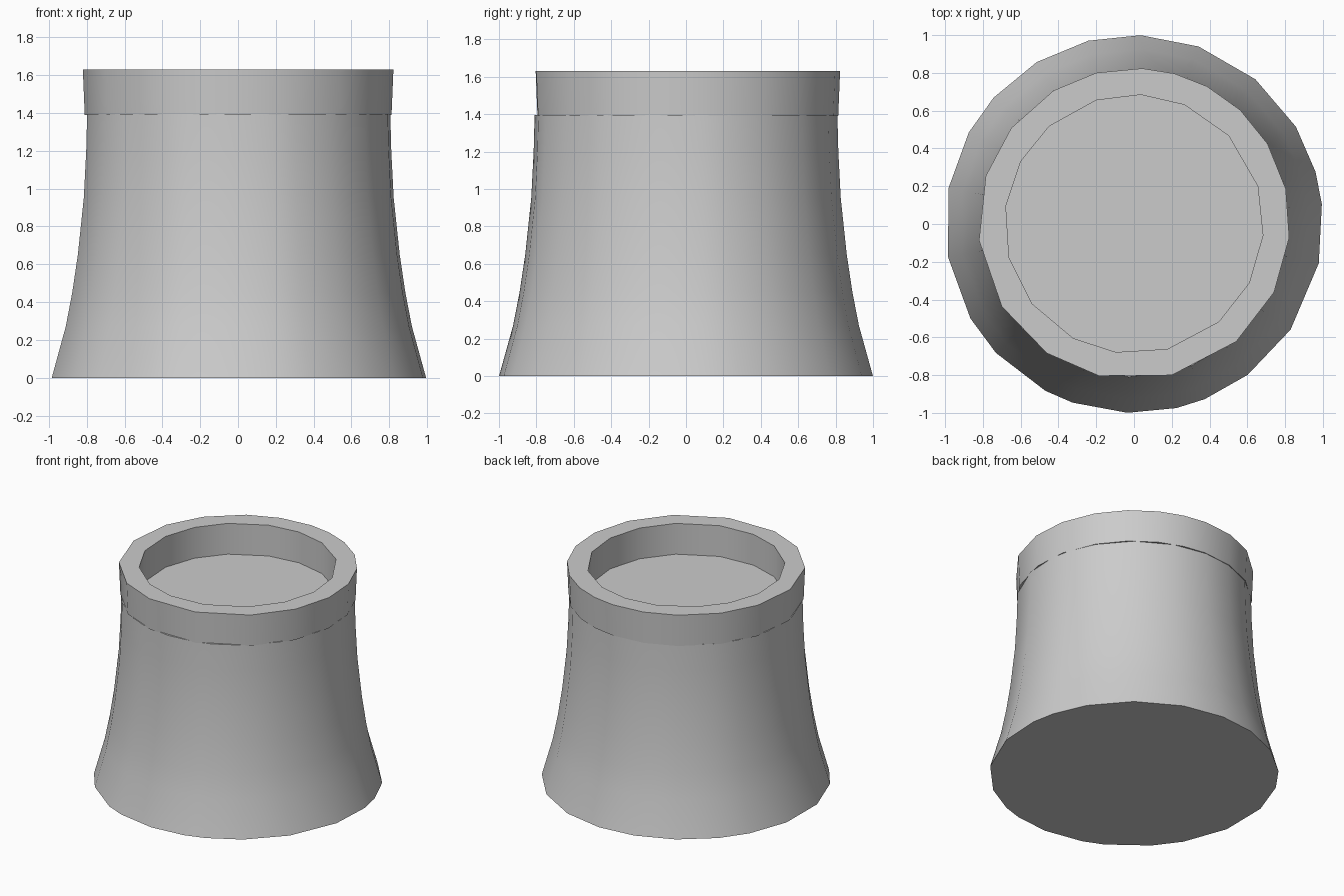
import bpy
import bmesh
from math import radians, sin, cos

if "Cube" in bpy.data.objects:
    bpy.data.objects.remove(bpy.data.objects["Cube"], do_unlink=True)

concrete = bpy.data.materials.new("grey_concrete")
concrete.use_nodes = True
concrete.diffuse_color = (0.6, 0.6, 0.6, 1)
concrete.node_tree.nodes["Principled BSDF"].inputs["Base Color"].default_value = (0.6, 0.6, 0.6, 1)

# Uneven facet directions, in degrees, for each ring
BODY = [88, 70, 50, 31, 16, 6, -12, -34, -53, -68, -77, -92, -109, -118,
        -137, -150, -170, -191, -209, -222, -239, -256]
RIM_OUT = [87, 75, 62, 47, 31, 13, -5, -26, -49, -76, -103, -124, -148,
           -174, -198, -218, -239, -256]
RIM_IN = [87, 67, 43, 17, -5, -27, -49, -75, -98, -118, -142, -165,
          -188, -209, -229, -253]


def ring(bm, angles, radius, z):
    return [bm.verts.new((radius * cos(radians(a)), radius * sin(radians(a)), z))
            for a in angles]


def skin(bm, low, high):
    for i in range(len(low)):
        bm.faces.new((low[i - 1], low[i], high[i], high[i - 1]))


def annulus(bm, outer, inner):
    edges = [bm.edges.get((loop[i - 1], loop[i]))
             for loop in (outer, inner) for i in range(len(loop))]
    bmesh.ops.triangle_fill(bm, edges=edges, use_beauty=True, use_dissolve=False)


def finish(bm, name):
    bmesh.ops.recalc_face_normals(bm, faces=bm.faces[:])
    mesh = bpy.data.meshes.new(name)
    bm.to_mesh(mesh)
    bm.free()
    mesh.materials.append(concrete)
    obj = bpy.data.objects.new(name, mesh)
    bpy.context.collection.objects.link(obj)
    bpy.ops.object.select_all(action='DESELECT')
    obj.select_set(True)
    bpy.context.view_layer.objects.active = obj
    bpy.ops.object.shade_smooth_by_angle(angle=radians(35))


# Flared tower body, closed at both ends
profile = [(1.0, 0), (0.925, 0.27), (0.89, 0.45), (0.86, 0.65),
           (0.828, 0.95), (0.815, 1.2), (0.81, 1.395)]
bm = bmesh.new()
rings = [ring(bm, BODY, r, z) for r, z in profile]
for low, high in zip(rings, rings[1:]):
    skin(bm, low, high)
bm.faces.new(rings[0])
bm.faces.new(rings[-1])
finish(bm, "tower_body")

# Thick open rim standing on the body
bm = bmesh.new()
out_low, out_high = (ring(bm, RIM_OUT, r, z) for r, z in ((0.815, 1.39), (0.825, 1.63)))
in_low, in_high = (ring(bm, RIM_IN, 0.685, z) for z in (1.39, 1.63))
skin(bm, out_low, out_high)
skin(bm, in_low, in_high)
annulus(bm, out_high, in_high)
annulus(bm, out_low, in_low)
finish(bm, "tower_rim")
